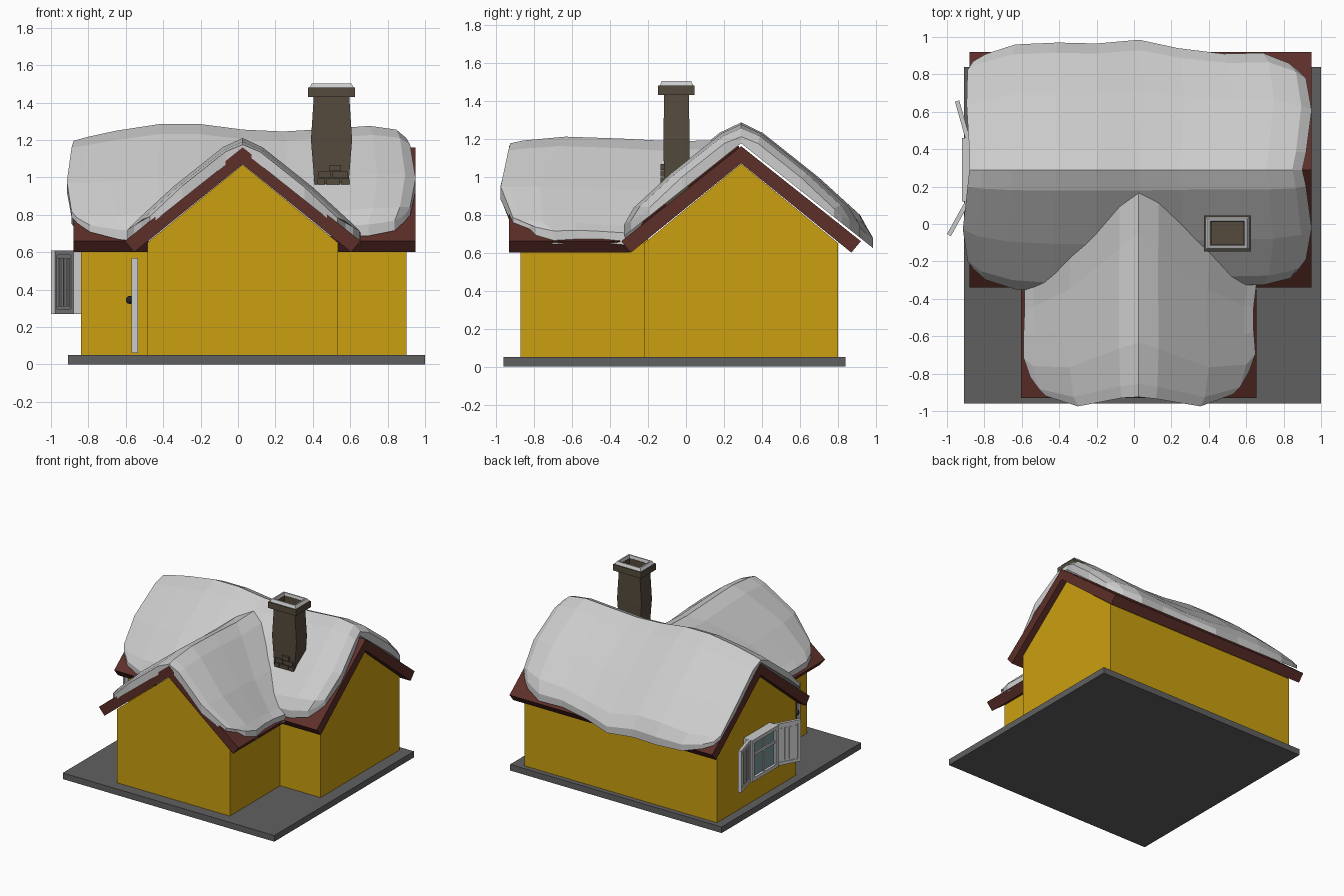
import bpy, bmesh, math
from mathutils import Matrix, Vector

if "Cube" in bpy.data.objects:
    bpy.data.objects.remove(bpy.data.objects["Cube"])


def material(name, rgb):
    m = bpy.data.materials.new(name)
    m.diffuse_color = (*rgb, 1)
    m.use_nodes = True
    m.node_tree.nodes["Principled BSDF"].inputs["Base Color"].default_value = m.diffuse_color
    return m


YELLOW = material("yellow_plaster", (0.6, 0.35, 0.005))
BROWN = material("roof_brown", (0.11, 0.028, 0.022))
STONE = material("chimney_stone", (0.09, 0.07, 0.046))
SLATE = material("base_slate", (0.117, 0.117, 0.117))
GLASS = material("window_glass", (0.2, 0.32, 0.33))
BLACK = material("knob_black", (0.02, 0.02, 0.02))


def finish(name, bm, mat=None):
    bmesh.ops.recalc_face_normals(bm, faces=bm.faces)
    me = bpy.data.meshes.new(name)
    bm.to_mesh(me)
    bm.free()
    if mat:
        me.materials.append(mat)
    ob = bpy.data.objects.new(name, me)
    bpy.context.collection.objects.link(ob)
    return ob


def boxes(name, spans, mat=None, matrix=Matrix()):
    """One object from several (x0, x1, y0, y1, z0, z1) boxes."""
    bm = bmesh.new()
    for x0, x1, y0, y1, z0, z1 in spans:
        m = Matrix.Translation(((x0 + x1) / 2, (y0 + y1) / 2, (z0 + z1) / 2))
        m = m @ Matrix.Diagonal((x1 - x0, y1 - y0, z1 - z0, 1))
        bmesh.ops.create_cube(bm, size=1, matrix=matrix @ m)
    return finish(name, bm, mat)


# Coordinates across (s) and along (t) each ridge
def main_place(s, t, z):
    return Vector((t, 0.29 + s, z))


def wing_place(s, t, z):
    return Vector((0.025 + s, t, z))


def prism(name, profile, place, t0, t1, mat):
    bm = bmesh.new()
    a = [bm.verts.new(place(s, t0, z)) for s, z in profile]
    b = [bm.verts.new(place(s, t1(s), z)) for s, z in profile]
    bm.faces.new(a)
    # far end is split in two along the ridge, as it may be mitred
    n = len(profile)
    ends = [b] if t1(0) == t1(0.5) else [[b[0], b[1], b[2], b[3]], [b[0], b[3], b[4], b[5]]]
    for e in ends:
        bm.faces.new(e)
    for i in range(n):
        j = (i + 1) % n
        bm.faces.new((a[i], a[j], b[j], b[i]))
    return finish(name, bm, mat)


# Base and walls
boxes("base", [(-0.91, 1.0, -0.96, 0.84, 0, 0.05)], SLATE)
WALL = [(-0.51, 0.05), (0.51, 0.05), (0.51, 0.65), (0, 1.068), (-0.51, 0.65)]
prism("main_walls", WALL, main_place, -0.84, lambda s: 0.90, YELLOW)
prism("wing_walls", WALL, wing_place, -0.87, lambda s: -0.2, YELLOW)

# Roof boards, the wing one mitred into the main slope
ROOF = [(0, 1.16), (0.63, 0.66), (0.58, 0.60), (0, 1.07), (-0.58, 0.60), (-0.63, 0.66)]
prism("main_roof", ROOF, main_place, -0.88, lambda s: 0.95, BROWN)
prism("wing_roof", ROOF, wing_place, -0.93, lambda s: 0.28 - abs(s), BROWN)


def roof_z(s):
    return 1.16 - abs(s) * 0.794


V = [-1, -0.92, -0.6, -0.17, 0, 0.17, 0.6, 0.92, 1]
ADD = [0, 0.01, 0.035, 0.035, 0, 0.035, 0.035, 0.01, 0]


def snow(name, place, t0, t1, us, neg, pos, ridge, base):
    """Blanket over a ridge: wavy ends t0/t1 per row, eave reach and ridge height per column."""
    bm = bmesh.new()
    top, low = [], []
    for i, u in enumerate(us):
        rise = ridge[i] - 1.16
        for j, v in enumerate(V):
            s = v * (neg[i] if v < 0 else pos[i])
            t = t0[j] + (t1[j] - t0[j]) * u
            h = 0.03 + 0.4 * rise if abs(v) == 1 else rise + ADD[j]
            top.append(bm.verts.new(place(s, t, roof_z(s) + h)))
            low.append(bm.verts.new(place(s, t, roof_z(s) + base)))
    n, m = len(us), len(V)
    for i in range(n - 1):
        for j in range(m - 1):
            q = [i * m + j, i * m + j + 1, (i + 1) * m + j + 1, (i + 1) * m + j]
            bm.faces.new([top[k] for k in q])
            bm.faces.new([low[k] for k in reversed(q)])
    rim = [j for j in range(m)] + [i * m + m - 1 for i in range(1, n)]
    rim += [(n - 1) * m + j for j in range(m - 2, -1, -1)] + [i * m for i in range(n - 2, 0, -1)]
    for a, b in zip(rim, rim[1:] + rim[:1]):
        bm.faces.new((top[a], low[a], low[b], top[b]))
    return finish(name, bm)


# Snow on both roofs
snow("main_snow", main_place,
     [-0.86, -0.89, -0.915, -0.89, -0.88, -0.88, -0.895, -0.89, -0.86],
     [0.89, 0.92, 0.95, 0.92, 0.90, 0.92, 0.95, 0.92, 0.88],
     [0, 0.04, 0.13, 0.26, 0.38, 0.51, 0.63, 0.77, 0.89, 0.97, 1],
     [0.53, 0.59, 0.64, 0.66, 0.66, 0.65, 0.63, 0.62, 0.615, 0.58, 0.52],
     [0.58, 0.62, 0.67, 0.68, 0.675, 0.695, 0.65, 0.62, 0.625, 0.57, 0.53],
     [1.195, 1.215, 1.25, 1.285, 1.285, 1.255, 1.245, 1.26, 1.275, 1.255, 1.21], 0.015)
snow("wing_snow", wing_place,
     [-0.85, -0.92, -0.975, -0.93, -0.925, -0.935, -0.975, -0.91, -0.82],
     [-0.32, -0.28, -0.14, 0.13, 0.24, 0.13, -0.14, -0.28, -0.32],
     [0, 0.06, 0.25, 0.5, 0.75, 1],
     [0.54, 0.58, 0.615, 0.615, 0.61, 0.61],
     [0.55, 0.59, 0.625, 0.615, 0.615, 0.63],
     [1.175, 1.19, 1.21, 1.2, 1.185, 1.195], -0.02)


def loft(name, rings, mat=None, closed=False):
    """Stack of rectangular rings (half x, half y, z) round the chimney axis."""
    bm = bmesh.new()
    rs = [[bm.verts.new((0.5 + sx * hx, -0.05 + sy * hy, z))
           for sx, sy in ((-1, -1), (1, -1), (1, 1), (-1, 1))] for hx, hy, z in rings]
    for a, b in zip(rs, rs[1:] + (rs[:1] if closed else [])):
        for i in range(4):
            j = (i + 1) % 4
            bm.faces.new((a[i], a[j], b[j], b[i]))
    if not closed:
        bm.faces.new(rs[0])
        bm.faces.new(rs[-1])
    return finish(name, bm, mat)


# Chimney: bulging hollow shaft with cap, snow rim, a few raised bricks
loft("chimney", [(0.085, 0.062, 0.85), (0.09, 0.066, 0.95), (0.11, 0.068, 1.2), (0.095, 0.066, 1.43),
                 (0.126, 0.096, 1.43), (0.126, 0.096, 1.48), (0.086, 0.06, 1.48), (0.086, 0.06, 1.36)], STONE)
loft("chimney_snow", [(0.118, 0.088, 1.48), (0.105, 0.077, 1.503),
                      (0.094, 0.067, 1.503), (0.088, 0.062, 1.48)], None, True)
BRICKS = [(0.49, 0.55, 1.035), (0.43, 0.497, 1.0), (0.503, 0.585, 1.0), (0.425, 0.465, 0.962), (0.47, 0.545, 0.962),
          (0.55, 0.595, 0.962)]
boxes("chimney_bricks", [(a, b, -0.135, -0.1, z, z + 0.032) for a, b, z in BRICKS], STONE)

# Window on the left wall
boxes("window_frame", [(-0.92, -0.84, 0.12, 0.15, 0.27, 0.61), (-0.92, -0.84, 0.43, 0.46, 0.27, 0.61),
                       (-0.92, -0.84, 0.15, 0.43, 0.27, 0.30), (-0.92, -0.84, 0.15, 0.43, 0.58, 0.61),
                       (-0.91, -0.885, 0.28, 0.30, 0.30, 0.58), (-0.91, -0.885, 0.15, 0.43, 0.47, 0.49)])
boxes("window_panes", [(-0.9, -0.89, 0.15, 0.43, 0.30, 0.58)], GLASS)

# Open shutters: a bordered panel with slats, hinged at each window edge
SHUTTER = [(0, 0.205, -0.007, 0.007, 0.28, 0.60),
           (0, 0.025, -0.012, 0.012, 0.27, 0.61), (0.18, 0.205, -0.012, 0.012, 0.27, 0.61),
           (0.025, 0.18, -0.012, 0.012, 0.27, 0.295), (0.025, 0.18, -0.012, 0.012, 0.585, 0.61)]
SHUTTER += [(x, x + 0.022, -0.011, 0.011, 0.31, 0.57) for x in (0.035, 0.073, 0.111, 0.149)]
for label, hinge, tip in (("front", (-0.89, 0.12), (-0.99, -0.06)), ("rear", (-0.89, 0.46), (-0.945, 0.655))):
    angle = math.atan2(tip[1] - hinge[1], tip[0] - hinge[0])
    boxes(label + "_shutter", SHUTTER, None,
          Matrix.Translation((*hinge, 0)) @ Matrix.Rotation(angle, 4, 'Z'))

# Door beside the wing's left wall
boxes("door_frame", [(-0.57, -0.535, -0.66, -0.63, 0.06, 0.57), (-0.57, -0.535, -0.35, -0.32, 0.06, 0.57),
                     (-0.57, -0.535, -0.63, -0.35, 0.54, 0.57)])
boxes("door", [(-0.562, -0.54, -0.63, -0.35, 0.06, 0.54)], BROWN)
bm = bmesh.new()
bmesh.ops.create_uvsphere(bm, u_segments=12, v_segments=8, radius=0.022,
                          matrix=Matrix.Translation((-0.578, -0.6, 0.345)))
knob = finish("door_knob", bm, BLACK)
for p in knob.data.polygons:
    p.use_smooth = True
